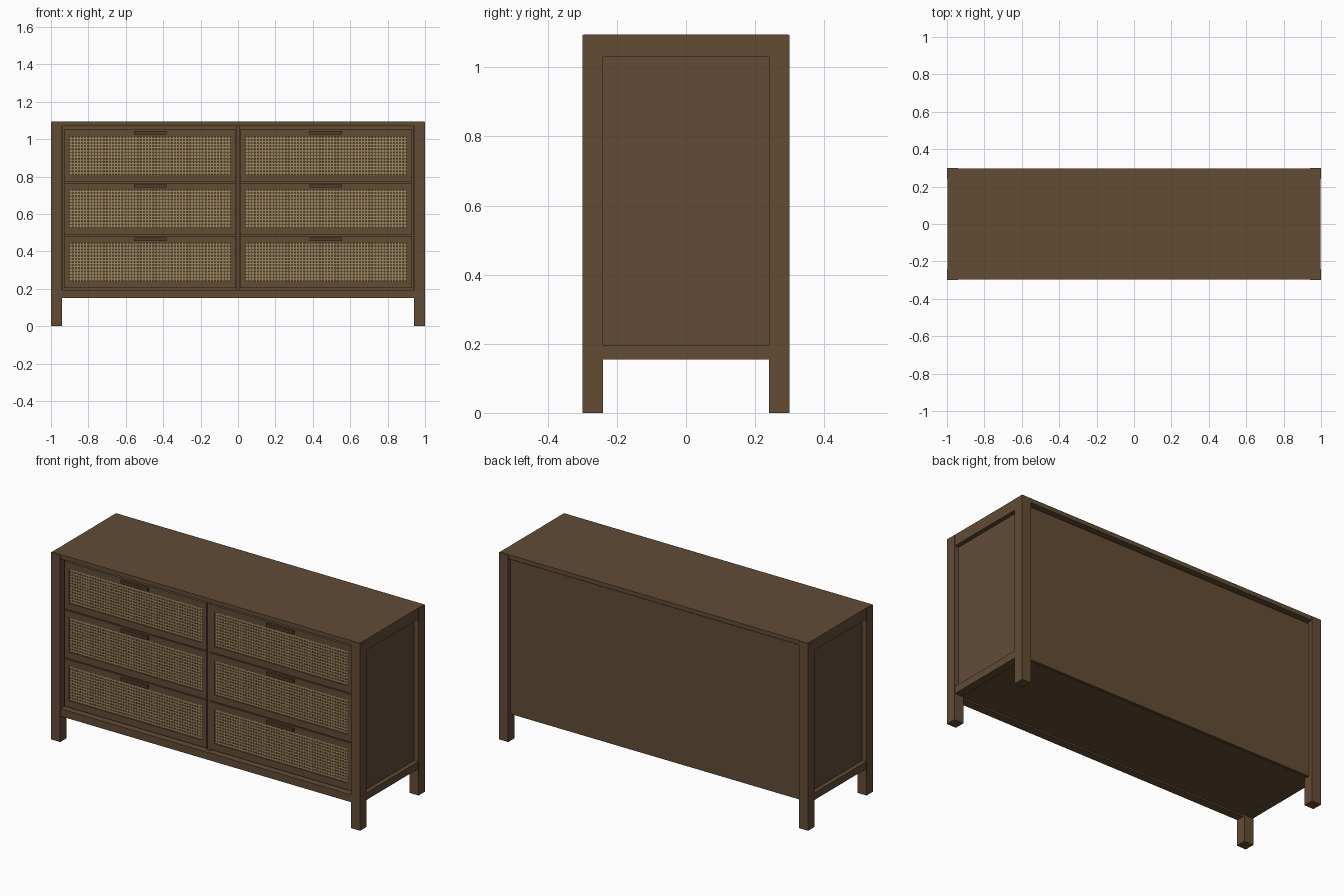
import bpy, bmesh

if "Cube" in bpy.data.objects:
    bpy.data.objects.remove(bpy.data.objects["Cube"])


def mat(name, r, g, b):
    lin = [((c / 255 + 0.055) / 1.055) ** 2.4 for c in (r, g, b)]
    m = bpy.data.materials.new(name)
    m.diffuse_color = (*lin, 1)
    m.use_nodes = True
    m.node_tree.nodes["Principled BSDF"].inputs["Base Color"].default_value = m.diffuse_color
    return m


WOOD = mat("brown wood", 98, 76, 53)
PANEL = mat("warm brown panel", 98, 75, 56)
HANDLE = mat("dark brown handle", 80, 61, 42)
CANE = mat("tan cane", 158, 134, 94)


def boxes(name, material, spans):
    """One object made of boxes given as (x0, x1, y0, y1, z0, z1)."""
    bm = bmesh.new()
    for x0, x1, y0, y1, z0, z1 in spans:
        v = bmesh.ops.create_cube(bm, size=1)["verts"]
        bmesh.ops.scale(bm, vec=(x1 - x0, y1 - y0, z1 - z0), verts=v)
        bmesh.ops.translate(bm, vec=((x0 + x1) / 2, (y0 + y1) / 2, (z0 + z1) / 2), verts=v)
    me = bpy.data.meshes.new(name)
    bm.to_mesh(me)
    bm.free()
    me.materials.append(material)
    ob = bpy.data.objects.new(name, me)
    bpy.context.collection.objects.link(ob)
    return ob


W, D, H, LEG = 1.0, 0.30, 1.095, 0.06
Z0 = 0.155          # underside of the body

# Four corner legs
for sx in (-1, 1):
    for sy in (-1, 1):
        xs = sorted((sx * W, sx * (W - LEG)))
        ys = sorted((sy * D, sy * (D - LEG)))
        boxes("corner_leg", WOOD, [(*xs, *ys, 0, H - 0.002)])

# Top, bottom and back
boxes("top_board", WOOD, [(-W + .003, W - .003, -D + .003, D - .003, 1.07, H)])
boxes("bottom_board", WOOD, [(-.96, .96, -.27, .27, Z0 + .004, .19)])
boxes("back_panel", WOOD, [(-.94, .94, .26, .277, Z0, 1.058), (-.94, .94, .25, .262, 1.04, 1.07)])

# Front rails and the centre divider
boxes("front_bottom_rail", WOOD, [(-.94, .94, -.297, -.25, .15, .193)])
boxes("centre_divider", WOOD, [(-.008, .008, -.272, .25, .19, 1.07)])

# Side rails and recessed side panels
for sx in (-1, 1):
    def side(a, b):
        return sorted((sx * a, sx * b))
    boxes("side_rails", WOOD, [(*side(.95, .997), -.24, .24, Z0, .197),
                               (*side(.95, .997), -.24, .24, 1.03, 1.07)])
    boxes("side_panel", PANEL, [(*side(.955, .972), -.25, .25, .18, 1.05)])
    boxes("inner_side_filler", WOOD, [(*side(.935, .955), -.262, .25, .19, 1.07)])

# Drawers: framed fronts with woven cane and a bar handle
FY = -.275
PITCH, STRIP = .0165, .0105
for x0, x1 in ((-.93, -.01), (.01, .93)):
    for row in range(3):
        z0 = .203 + row * .2845
        z1 = z0 + .279
        a, b, c, d = x0 + .03, x1 - .03, z0 + .04, z1 - .038
        boxes("drawer_frame", WOOD, [
            (x0, a, FY, FY + .02, z0, z1), (b, x1, FY, FY + .02, z0, z1),
            (a, b, FY, FY + .02, z0, c), (a, b, FY, FY + .02, d, z1)])
        boxes("drawer_box", WOOD, [(x0 + .005, x1 - .005, FY + .016, .2, z0 + .005, z1 - .005)])
        # crossed cane strips with open holes between them
        nx, nz = round((b - a) / PITCH), round((d - c) / PITCH)
        px, pz = (b - a) / nx, (d - c) / nz
        h = STRIP / 2
        strips = [(a + (i + .5) * px - h, a + (i + .5) * px + h, FY + .007, FY + .010, c, d)
                  for i in range(nx)]
        strips += [(a, b, FY + .005, FY + .008, c + (j + .5) * pz - h, c + (j + .5) * pz + h)
                   for j in range(nz)]
        boxes("cane_weave", CANE, strips)
        # handle bar near the top edge
        m = (x0 + x1) / 2
        boxes("drawer_handle", HANDLE, [(m - .087, m + .087, FY - .014, FY + .002, z1 - .026, z1 - .008)])
